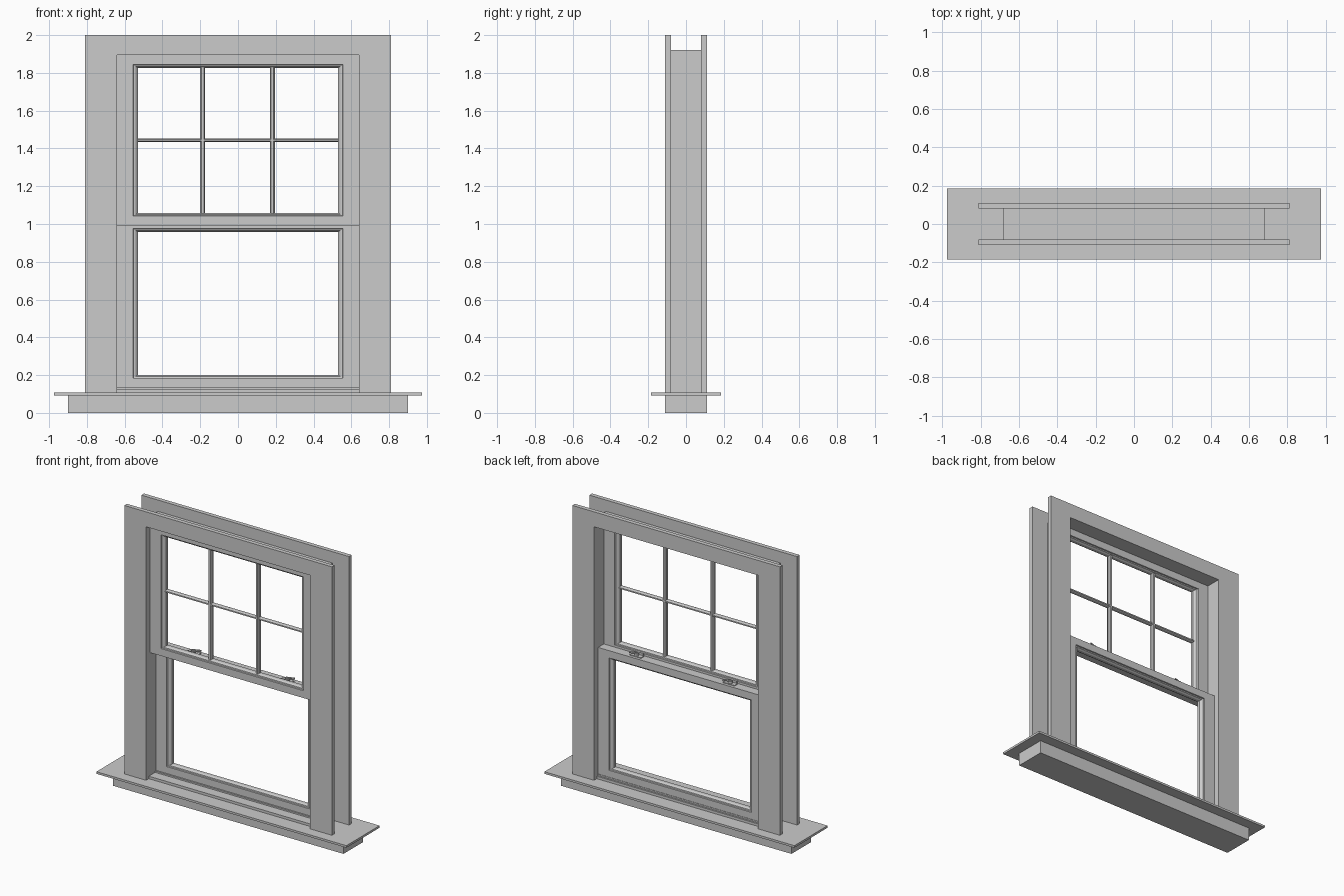
import bpy, bmesh, math

if "Cube" in bpy.data.objects:
    bpy.data.objects.remove(bpy.data.objects["Cube"])

RATIO = 0.62  # rails are thinner than stiles by this factor


def finish(name, bm):
    bmesh.ops.recalc_face_normals(bm, faces=bm.faces)
    me = bpy.data.meshes.new(name)
    bm.to_mesh(me)
    bm.free()
    ob = bpy.data.objects.new(name, me)
    bpy.context.collection.objects.link(ob)
    return ob


def box(name, x0, x1, y0, y1, z0, z1):
    bm = bmesh.new()
    bmesh.ops.create_cube(bm, size=1)
    for v in bm.verts:
        v.co.x = x1 if v.co.x > 0 else x0
        v.co.y = y1 if v.co.y > 0 else y0
        v.co.z = z1 if v.co.z > 0 else z0
    return finish(name, bm)


def mitred(name, profile, w, z0, z1, closed=True):
    """Sweep a profile of (inset, y) points round a rectangle with mitred corners."""
    bm = bmesh.new()
    loops = []
    for sx, top in ((-1, 0), (-1, 1), (1, 1), (1, 0)):
        loop = []
        for t, y in profile:
            if top:
                z = z1 - t * RATIO
            else:
                z = z0 + (t * RATIO if closed else 0)
            loop.append(bm.verts.new((sx * (w - t), y, z)))
        loops.append(loop)
    n = len(profile)
    for i in range(4 if closed else 3):
        a, b = loops[i], loops[(i + 1) % 4]
        for j in range(n):
            k = (j + 1) % n
            bm.faces.new((a[j], a[k], b[k], b[j]))
    if not closed:
        bm.faces.new(loops[0])
        bm.faces.new(loops[3])
    return finish(name, bm)


def bar(name, half, length, depth, y, loc, vertical):
    """Glazing bar with chamfered front and back edges."""
    c, d = half * 0.5, depth * 0.5
    pts = [(-c, -depth), (c, -depth), (half, -d), (half, d),
           (c, depth), (-c, depth), (-half, d), (-half, -d)]
    bm = bmesh.new()
    ends = []
    for s in (-length / 2, length / 2):
        ends.append([bm.verts.new((p, q, s) if vertical else (s, q, p)) for p, q in pts])
    for j in range(8):
        k = (j + 1) % 8
        bm.faces.new((ends[0][j], ends[0][k], ends[1][k], ends[1][j]))
    for e in ends:
        bm.faces.new(e)
    ob = finish(name, bm)
    ob.location = (loc[0], y, loc[1])
    return ob


# sill and apron
box("apron", -0.9, 0.9, -0.11, 0.11, 0, 0.092)
box("sill", -0.975, 0.975, -0.185, 0.185, 0.092, 0.107)

# casing boards, front and back
for label, s in (("front", -1), ("back", 1)):
    mitred(label + "_casing", [(0, s * 0.11), (0.17, s * 0.11), (0.17, s * 0.08), (0, s * 0.08)],
           0.81, 0.105, 2.0, closed=False)

# jamb frame and the raised seat below the lower sash
mitred("jamb_frame", [(0, -0.08), (0.04, -0.08), (0.04, 0.08), (0, 0.08)], 0.68, 0.1, 1.92)
box("sash_seat", -0.64, 0.64, -0.01, 0.068, 0.115, 0.135)

# sashes: flat face, small step, sloped glazing edge
for label, yc, z0, z1 in (("upper", -0.033, 0.99, 1.895), ("lower", 0.033, 0.132, 1.027)):
    half = [(0, -0.032), (0.083, -0.032), (0.087, -0.024), (0.098, -0.022), (0.11, -0.01)]
    prof = half + [(t, -y) for t, y in reversed(half)]
    mitred(label + "_sash", [(t, y + yc) for t, y in prof], 0.64, z0, z1)

# glazing bars of the upper sash
for i, x in enumerate((-0.187, 0.182)):
    bar("vertical_bar_%d" % (i + 1), 0.013, 0.776, 0.018, -0.033, (x, 1.443), True)
bar("horizontal_bar", 0.009, 1.066, 0.017, -0.033, (0, 1.444), False)

# sash locks on the meeting rail
for i, x in enumerate((-0.365, 0.365)):
    tag = "_%d" % (i + 1)
    box("lock_plate" + tag, x - 0.045, x + 0.045, 0.012, 0.045, 1.025, 1.032)
    bpy.ops.mesh.primitive_cylinder_add(vertices=20, radius=0.015, depth=0.016,
                                        location=(x, 0.027, 1.039))
    bpy.context.object.name = "lock_hub" + tag
    bpy.ops.object.shade_smooth_by_angle(angle=math.radians(35))
    lever = box("lock_lever" + tag, -0.008, 0.05, -0.006, 0.006, -0.004, 0.004)
    lever.location = (x, 0.027, 1.047)
    lever.rotation_euler.z = math.radians(20)
    box("lock_keeper" + tag, x - 0.035, x + 0.035, -0.012, 0.006, 1.025, 1.045)
